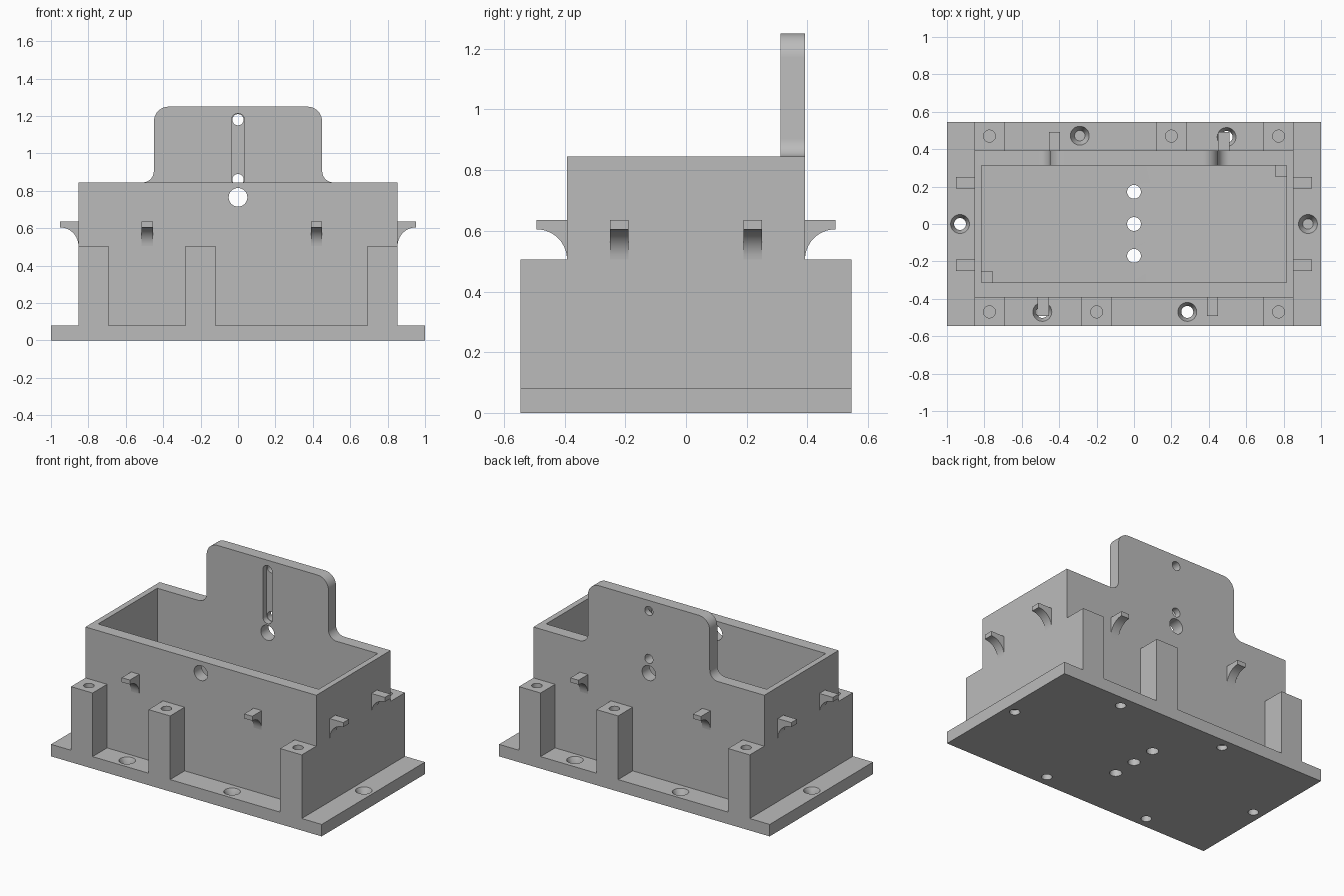
import bpy, bmesh, math
from mathutils import Matrix

cube = bpy.data.objects.get("Cube")
if cube:
    bpy.data.objects.remove(cube, do_unlink=True)

GREY = (0.5, 0.5, 0.5, 1)
grey = bpy.data.materials.new("light grey plastic")
grey.use_nodes = True
grey.diffuse_color = GREY
grey.node_tree.nodes["Principled BSDF"].inputs["Base Color"].default_value = GREY

HX, HY = 0.853, 0.392        # housing half size
IX, IY = 0.815, 0.312        # cavity half size
PX, PY = 1.0, 0.545          # base plate half size
PLATE, RIM, PILLAR = 0.08, 0.845, 0.505
parts = []


def arc(cx, cy, r, a0, a1, n=10):
    angles = [math.radians(a0 + (a1 - a0) * i / n) for i in range(n + 1)]
    return [(cx + r * math.cos(a), cy + r * math.sin(a)) for a in angles]


def circle(cx, cy, r, n=32):
    return arc(cx, cy, r, 0, 360, n)[:-1]


def rect(x0, x1, y0, y1):
    return [(x0, y0), (x1, y0), (x1, y1), (x0, y1)]


def finish(name, bm):
    bmesh.ops.recalc_face_normals(bm, faces=bm.faces)
    mesh = bpy.data.meshes.new(name)
    bm.to_mesh(mesh)
    bm.free()
    mesh.materials.append(grey)
    obj = bpy.data.objects.new(name, mesh)
    bpy.context.collection.objects.link(obj)
    return obj


def prism(name, pts, axis, lo, hi, keep=True):
    """Extrude a flat outline along an axis from lo to hi."""
    place = {"X": lambda u, v, w: (w, u, v),
             "Y": lambda u, v, w: (u, w, v),
             "Z": lambda u, v, w: (u, v, w)}[axis]
    bm = bmesh.new()
    a = [bm.verts.new(place(u, v, lo)) for u, v in pts]
    b = [bm.verts.new(place(u, v, hi)) for u, v in pts]
    bm.faces.new(a)
    bm.faces.new(b[::-1])
    for i in range(len(a)):
        j = (i + 1) % len(a)
        bm.faces.new((a[i], b[i], b[j], a[j]))
    obj = finish(name, bm)
    if keep:
        parts.append(obj)
    return obj


def cone_cutter(x, y, z0, z1, r0, r1):
    bm = bmesh.new()
    bmesh.ops.create_cone(bm, cap_ends=True, segments=32, radius1=r0, radius2=r1, depth=z1 - z0,
                          matrix=Matrix.Translation((x, y, (z0 + z1) / 2)))
    return finish("cutter", bm)


def cut(obj, cutter):
    """Subtract the cutter from the part and remove it."""
    cutter.hide_render = True
    mod = obj.modifiers.new("cut", "BOOLEAN")
    mod.operation, mod.solver, mod.object = "DIFFERENCE", "EXACT", cutter
    graph = bpy.context.evaluated_depsgraph_get()
    mesh = bpy.data.meshes.new_from_object(obj.evaluated_get(graph))
    obj.modifiers.clear()
    obj.data = mesh
    bpy.data.objects.remove(cutter, do_unlink=True)


def drill(obj, axis, u, v, r, lo, hi):
    cut(obj, prism("cutter", circle(u, v, r), axis, lo, hi, keep=False))


# Base plate with countersunk screw holes
base = prism("base_plate", rect(-PX, PX, -PY, PY), "Z", 0, PLATE)
for x, y in [(-0.93, 0), (0.93, 0), (-0.29, 0.472), (0.495, 0.465), (-0.49, -0.47), (0.285, -0.47)]:
    drill(base, "Z", x, y, 0.032, -0.1, 0.2)
    cut(base, cone_cutter(x, y, 0.03, 0.09, 0.028, 0.055))

# Cavity floor, falling gently to the drain holes
floor = prism("cavity_floor", [(-IX, PLATE), (IX, PLATE), (IX, 0.11), (0, 0.09), (-IX, 0.11)],
              "Y", -IY, IY)
for y in (-0.17, 0, 0.172):
    drill(base, "Z", 0, y, 0.037, -0.1, 0.2)
    drill(floor, "Z", 0, y, 0.037, -0.1, 0.2)

# Front and side walls in one U shape
walls = prism("front_and_side_walls",
              [(-HX, IY), (-HX, -HY), (HX, -HY), (HX, IY), (IX, IY), (IX, -IY), (-IX, -IY), (-IX, IY)],
              "Z", PLATE, RIM)
drill(walls, "Y", 0, 0.765, 0.05, -0.6, 0)

# Back wall rising into a rounded mounting tab
right_edge = [(HX, PLATE), (HX, RIM)] + arc(0.51, RIM + 0.06, 0.06, 270, 180) + arc(0.37, 1.17, 0.08, 0, 90)
outline = right_edge + [(-x, z) for x, z in reversed(right_edge)]
back = prism("back_wall_with_tab", outline, "Y", IY, HY)
slot = arc(0, 1.18, 0.034, 0, 180, 16) + arc(0, 0.86, 0.034, 180, 360, 16)
cut(back, prism("cutter", slot, "Y", 0.2, 0.352, keep=False))
for z, r in [(1.18, 0.03), (0.86, 0.03), (0.765, 0.05)]:
    drill(back, "Y", 0, z, r, 0.1, 0.6)

# Screw pillars along front and back, with blind pilot holes
for side, label, middle in [(-1, "front", -0.2), (1, "back", 0.2)]:
    for x, spot in [(-0.773, "right"), (middle, "middle"), (0.773, "left")]:
        y0, y1 = sorted((side * HY, side * PY))
        pillar = prism(f"{label}_{spot}_pillar", rect(x - 0.08, x + 0.08, y0, y1), "Z", PLATE, PILLAR)
        drill(pillar, "Z", x, side * 0.47, 0.032, 0.25, 0.7)

# Cable hooks with a curved underside on all four sides
hook = [(-0.005, 0.635), (0.1, 0.635)] + arc(0.1, 0.505, 0.1, 90, 180) + [(-0.005, 0.505)]
for label, turn, spots in [
        ("front", math.pi, [(-0.485, -HY), (0.42, -HY)]),
        ("back", 0, [(-0.425, HY), (0.48, HY)]),
        ("left", -math.pi / 2, [(HX, -0.22), (HX, 0.22)]),
        ("right", math.pi / 2, [(-HX, -0.22), (-HX, 0.22)])]:
    for i, (x, y) in enumerate(spots):
        obj = prism(f"{label}_hook_{i + 1}", hook, "X", -0.03, 0.03)
        obj.data.transform(Matrix.Translation((x, y, 0)) @ Matrix.Rotation(turn, 4, "Z"))

# Small square posts in two opposite cavity corners
for s, label in [(1, "back_left"), (-1, "front_right")]:
    xs, ys = sorted((s * 0.755, s * IX)), sorted((s * 0.255, s * IY))
    prism(f"{label}_corner_post", rect(*xs, *ys), "Z", PLATE, 0.2)

# Smooth the curves, keep the edges sharp
bpy.ops.object.select_all(action="DESELECT")
for obj in parts:
    obj.select_set(True)
bpy.context.view_layer.objects.active = base
bpy.ops.object.shade_smooth_by_angle(angle=math.radians(30))
